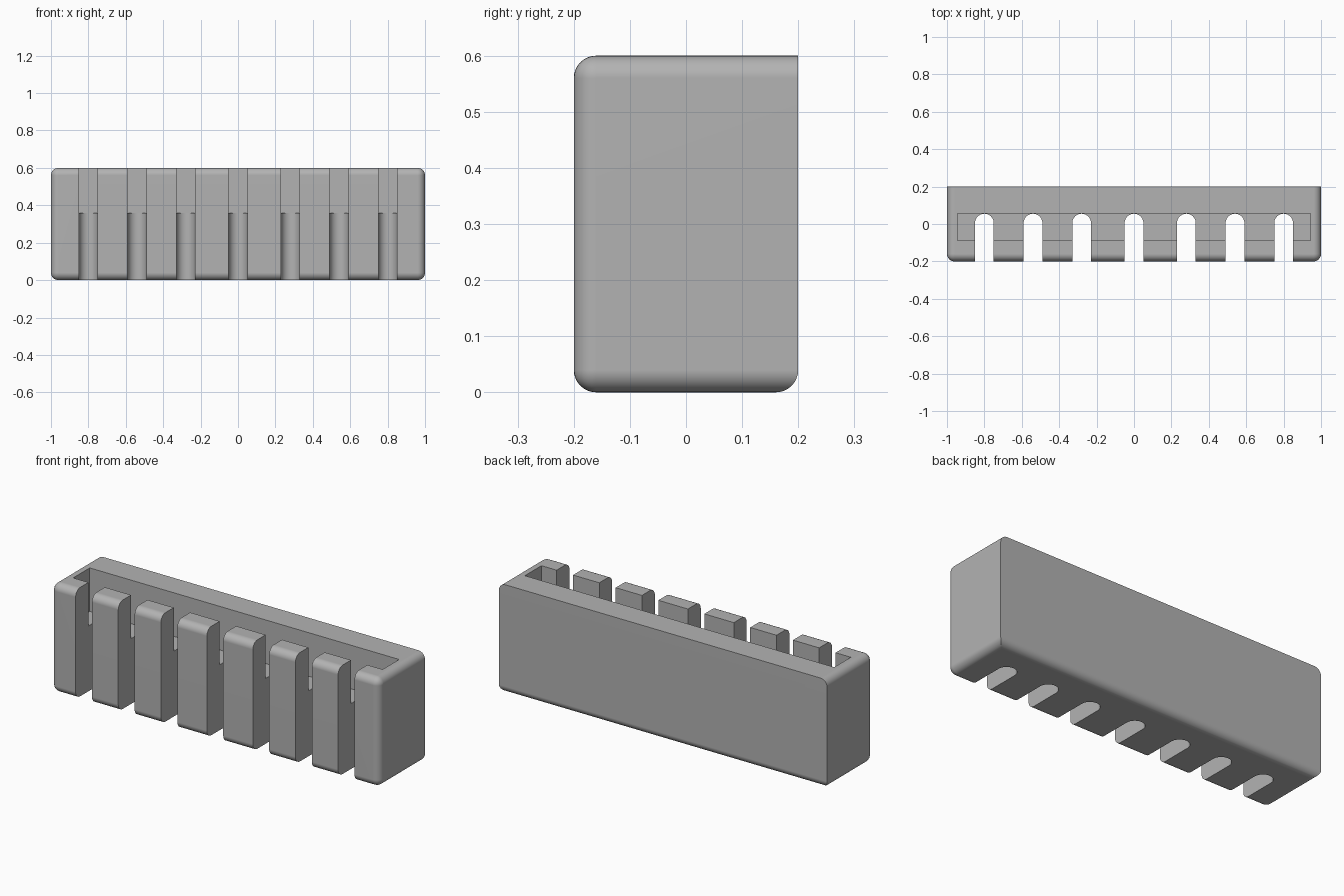
import bpy, bmesh, math
from mathutils import Vector

cube = bpy.data.objects.get("Cube")
if cube:
    bpy.data.objects.remove(cube, do_unlink=True)

grey = bpy.data.materials.new("plain grey")
grey.use_nodes = True
colour = (0.45, 0.45, 0.45, 1)
grey.diffuse_color = colour
grey.node_tree.nodes["Principled BSDF"].inputs["Base Color"].default_value = colour


def make_object(name, bm):
    bmesh.ops.recalc_face_normals(bm, faces=bm.faces)
    mesh = bpy.data.meshes.new(name)
    bm.to_mesh(mesh)
    bm.free()
    mesh.materials.append(grey)
    obj = bpy.data.objects.new(name, mesh)
    bpy.context.collection.objects.link(obj)
    return obj


def add_box(bm, low, high):
    low, high = Vector(low), Vector(high)
    verts = bmesh.ops.create_cube(bm, size=1)["verts"]
    bmesh.ops.scale(bm, vec=high - low, verts=verts)
    bmesh.ops.translate(bm, vec=(low + high) / 2, verts=verts)


def add_slot(bm, x, radius, end_y):
    # Upright slot with a rounded inner end, open to the front
    outline = [(x + radius, -0.5), (x - radius, -0.5)]
    steps = 24
    for i in range(steps + 1):
        a = math.pi * (1 - i / steps)
        outline.append((x + radius * math.cos(a), end_y - radius + radius * math.sin(a)))
    face = bm.faces.new([bm.verts.new((px, py, -0.2)) for px, py in outline])
    top = bmesh.ops.extrude_face_region(bm, geom=[face])["geom"]
    bmesh.ops.translate(bm, vec=(0, 0, 1),
                        verts=[g for g in top if isinstance(g, bmesh.types.BMVert)])


# Body block, rounded everywhere but the back uprights and the back top edge
W, D, H = 1.0, 0.2, 0.6
bm = bmesh.new()
add_box(bm, (-W, -D, 0), (W, D, H))


def is_rounded(edge):
    mid = (edge.verts[0].co + edge.verts[1].co) / 2
    on_back = mid.y > D - 0.01
    return not on_back or mid.z < 0.01


bmesh.ops.bevel(bm, geom=[e for e in bm.edges if is_rounded(e)], offset=0.04,
                offset_type="OFFSET", segments=8, profile=0.5, affect="EDGES")
body = make_object("slotted_holder", bm)

# Trough in the top
bm = bmesh.new()
add_box(bm, (-0.943, -0.088, 0.36), (0.943, 0.056, 1))
trough = make_object("trough_cutter", bm)

# Row of seven slots
bm = bmesh.new()
for x in (-0.8, -0.54, -0.28, 0, 0.28, 0.54, 0.8):
    add_slot(bm, x, 0.05, 0.055)
slots = make_object("slot_cutter", bm)

bpy.ops.object.select_all(action="DESELECT")
body.select_set(True)
bpy.context.view_layer.objects.active = body
for cutter in (trough, slots):
    mod = body.modifiers.new(cutter.name, "BOOLEAN")
    mod.operation = "DIFFERENCE"
    mod.solver = "EXACT"
    mod.object = cutter
    bpy.ops.object.modifier_apply(modifier=mod.name)
    bpy.data.objects.remove(cutter, do_unlink=True)

# Smooth rounds, flat broad faces
bpy.ops.object.shade_smooth_by_angle(angle=math.radians(30))
normals = body.modifiers.new("flat_faces", "WEIGHTED_NORMAL")
normals.keep_sharp = True
